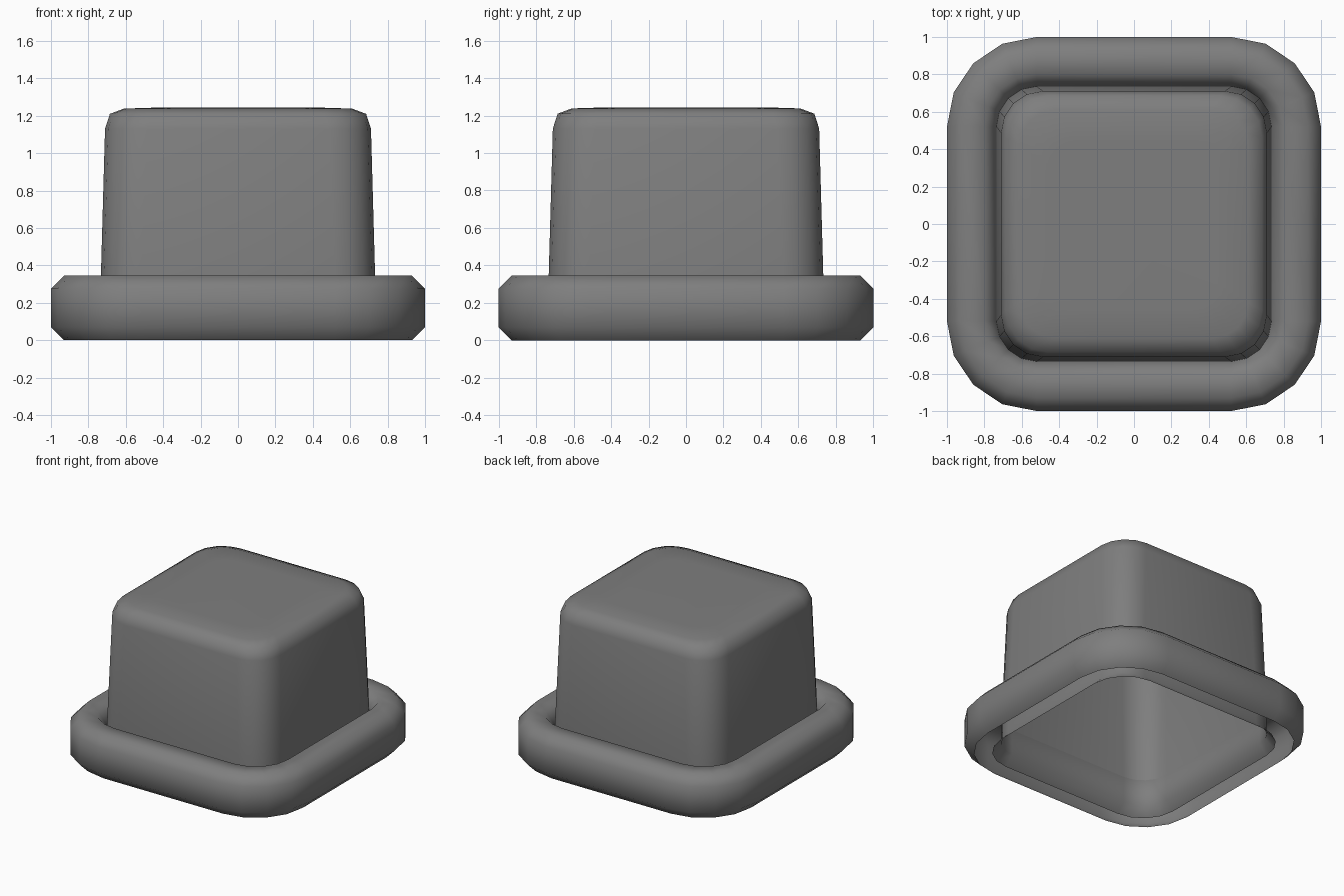
import bpy, bmesh, math

if "Cube" in bpy.data.objects:
    bpy.data.objects.remove(bpy.data.objects["Cube"])

SEG = 4  # segments per rounded corner

grey = bpy.data.materials.new("dark_grey")
grey.diffuse_color = (0.21, 0.21, 0.21, 1)
grey.use_nodes = True
grey.node_tree.nodes["Principled BSDF"].inputs["Base Color"].default_value = grey.diffuse_color


def loop(bm, half, radius, z):
    """Rounded-square loop of vertices."""
    c = half - radius
    verts = []
    for q, (sx, sy) in enumerate(((1, 1), (-1, 1), (-1, -1), (1, -1))):
        for i in range(SEG + 1):
            a = math.pi / 2 * (q + i / SEG)
            verts.append(bm.verts.new((sx * c + radius * math.cos(a),
                                       sy * c + radius * math.sin(a), z)))
    return verts


def loft(name, profile, cap=False):
    """Skin rounded-square loops given as (half size, corner radius, z)."""
    bm = bmesh.new()
    loops = [loop(bm, *p) for p in profile]
    for a, b in zip(loops, loops[1:]):
        for i in range(len(a)):
            j = (i + 1) % len(a)
            bm.faces.new((a[i], a[j], b[j], b[i]))
    if cap:
        bm.faces.new(loops[-1])
    for f in bm.faces:
        f.smooth = True
    me = bpy.data.meshes.new(name)
    bm.to_mesh(me)
    bm.free()
    me.materials.append(grey)
    ob = bpy.data.objects.new(name, me)
    bpy.context.collection.objects.link(ob)
    return ob


# Brim: octagonal tube swept round a rounded square, open underneath
C = 0.52
section = [(0.93, 0.0), (1.0, 0.07), (1.0, 0.275), (0.93, 0.345),
           (0.80, 0.345), (0.735, 0.275), (0.735, 0.07), (0.80, 0.0)]
loft("brim", [(h, h - C, z) for h, z in section])

# Crown: tapered hollow shell, open below, with softly rounded top
loft("crown", [(0.735, 0.215, 0.275), (0.711, 0.225, 1.13), (0.685, 0.225, 1.21),
               (0.61, 0.19, 1.238), (0.45, 0.14, 1.243)], cap=True)
